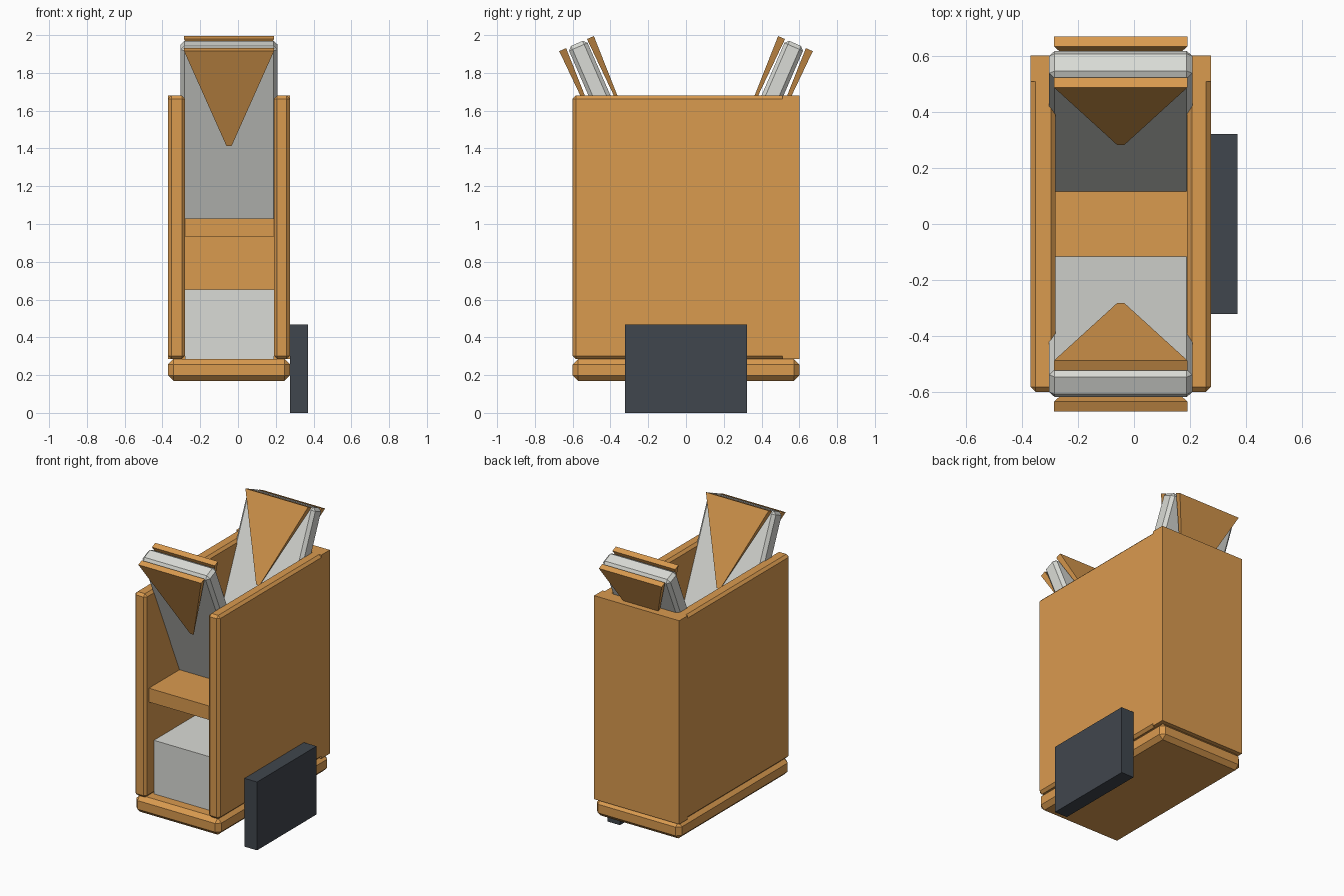
import bpy, bmesh, math
from mathutils import Vector

if "Cube" in bpy.data.objects:
    bpy.data.objects.remove(bpy.data.objects["Cube"], do_unlink=True)


def material(name, rgb):
    mat = bpy.data.materials.new(name)
    mat.use_nodes = True
    mat.diffuse_color = (*rgb, 1)
    mat.node_tree.nodes["Principled BSDF"].inputs["Base Color"].default_value = (*rgb, 1)
    return mat


orange = material("warm orange", (0.70, 0.325, 0.078))
grey = material("light grey", (0.70, 0.71, 0.67))
dark = material("dark slate", (0.051, 0.061, 0.075))


def block(name, lo, hi, mat, bevel=0, taper=1):
    """Box between two corners; taper narrows its lower end about the local z axis."""
    lo, hi = Vector(lo), Vector(hi)
    mid, size = (lo + hi) / 2, hi - lo
    bm = bmesh.new()
    bmesh.ops.create_cube(bm, size=1)
    for v in bm.verts:
        k = taper if v.co.z < 0 else 1
        v.co = Vector((v.co.x * size.x * k, v.co.y * size.y * k, v.co.z * size.z)) + mid
    mesh = bpy.data.meshes.new(name)
    bm.to_mesh(mesh)
    bm.free()
    mesh.materials.append(mat)
    obj = bpy.data.objects.new(name, mesh)
    bpy.context.collection.objects.link(obj)
    if bevel:
        mod = obj.modifiers.new("Chamfer", "BEVEL")
        mod.width, mod.segments = bevel, 1
    return obj


# Casing: outer and inner limits across x
LEFT, RIGHT = -0.37, 0.275
IN_L, IN_R = -0.28, 0.19
MID = (LEFT + RIGHT) / 2
FLOOR, TOP = 0.285, 1.68

block("base", (LEFT, -0.6, 0.17), (RIGHT, 0.6, FLOOR), orange, 0.028)
block("right_side_panel", (LEFT, -0.6, FLOOR), (IN_L, 0.55, TOP), orange, 0.017)
block("left_side_panel", (IN_R, -0.6, FLOOR), (RIGHT, 0.55, TOP), orange, 0.017)
block("back_panel", (LEFT, 0.51, FLOOR), (RIGHT, 0.602, TOP), orange)

# Interior
block("shelf", (IN_L, -0.565, 0.935), (IN_R, 0.52, 1.03), orange)
block("inner_box", (IN_L, -0.51, FLOOR), (IN_R, -0.06, 0.652), grey)

# Side attachment
block("side_box", (RIGHT, -0.322, 0), (0.37, 0.322, 0.468), dark)

# Tilted slabs with a tapered wedge on each face; origins at their top centres
TILT = math.radians(23.5)
for name, side in (("front", -1), ("back", 1)):
    slab = block(name + "_slab", (-0.256, -0.0535, -1.065), (0.256, 0.0535, 0), grey, 0.02)
    slab.location = (MID, side * 0.578, 1.956)
    parts = [slab]
    for face, y, z in (("outer", 0.653, 1.923), ("inner", 0.506, 1.987)):
        wedge = block(f"{name}_{face}_wedge", (-0.238, -0.02, -0.557), (0.238, 0.02, 0),
                      orange, taper=0.055)
        wedge.location = (MID, side * y, z)
        parts.append(wedge)
    for part in parts:
        part.rotation_euler.x = -side * TILT
